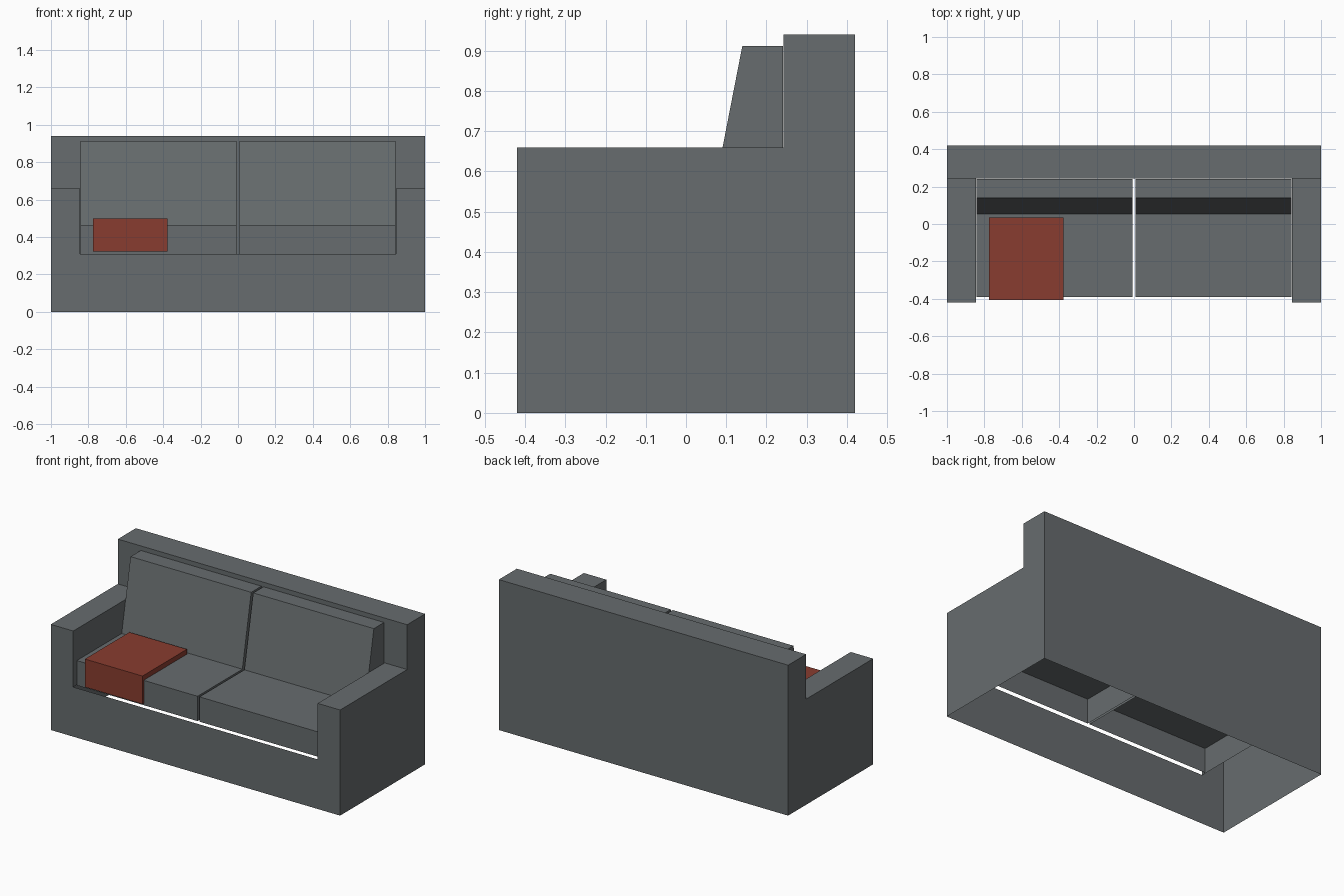
import bpy, bmesh

if "Cube" in bpy.data.objects:
    bpy.data.objects.remove(bpy.data.objects["Cube"])


def material(name, rgb):
    m = bpy.data.materials.new(name)
    m.diffuse_color = (*rgb, 1)
    m.use_nodes = True
    m.node_tree.nodes["Principled BSDF"].inputs["Base Color"].default_value = m.diffuse_color
    return m


GREY = material("grey fabric", (0.135, 0.150, 0.156))
RED = material("rust red blanket", (0.25, 0.046, 0.029))


def build(name, polys, mat):
    """Join separate flat polygons into one shell."""
    bm = bmesh.new()
    for p in polys:
        bm.faces.new([bm.verts.new(v) for v in p])
    bmesh.ops.remove_doubles(bm, verts=bm.verts, dist=1e-5)
    bmesh.ops.recalc_face_normals(bm, faces=bm.faces)
    me = bpy.data.meshes.new(name)
    bm.to_mesh(me)
    bm.free()
    me.materials.append(mat)
    ob = bpy.data.objects.new(name, me)
    bpy.context.collection.objects.link(ob)
    return ob


def prism(name, profile, x0, x1, mat, skip=()):
    """Extrude a (y, z) profile along x, leaving out the sides in skip."""
    n = len(profile)
    polys = [[(x, y, z) for y, z in profile] for x in (x0, x1)]
    for i in range(n):
        if i not in skip:
            (ya, za), (yb, zb) = profile[i], profile[(i + 1) % n]
            polys.append([(x0, ya, za), (x0, yb, zb), (x1, yb, zb), (x1, ya, za)])
    return build(name, polys, mat)


# Main dimensions
W, A = 1.0, 0.845            # outer half width, inner face of arm
F, B, K = -0.42, 0.42, 0.242  # front, rear, front of backrest
S, H, T = 0.31, 0.66, 0.94   # seat rail, arm and backrest heights

# Hollow frame, open below and under the cushions
front = [(-W, 0), (W, 0), (W, H), (A, H), (A, S), (-A, S), (-A, H), (-W, H)]
rest = [(-W, H), (-A, H), (-A, S), (A, S), (A, H), (W, H), (W, T), (-W, T)]
side = [(F, 0), (B, 0), (B, T), (K, T), (K, H), (F, H)]
polys = [
    [(x, F, z) for x, z in front],
    [(x, K, z) for x, z in rest],
    [(-W, B, 0), (W, B, 0), (W, B, T), (-W, B, T)],
    [(-W, K, T), (W, K, T), (W, B, T), (-W, B, T)],
]
for s in (-1, 1):
    polys.append([(s * W, y, z) for y, z in side])
    polys.append([(s * A, F, H), (s * W, F, H), (s * W, K, H), (s * A, K, H)])
    polys.append([(s * A, F, S), (s * A, K, S), (s * A, K, H), (s * A, F, H)])
build("sofa_frame", polys, GREY)

# Seat and back cushions, open underneath
seat = [(-0.39, S), (0.241, S), (0.241, 0.465), (-0.39, 0.465)]
back = [(0.053, 0.465), (0.241, 0.465), (0.241, 0.912), (0.14, 0.912)]
for label, x0, x1 in (("left", -0.841, -0.007), ("right", 0.007, 0.841)):
    prism(label + "_seat_cushion", seat, x0, x1, GREY, skip=(0,))
    prism(label + "_back_cushion", back, x0, x1, GREY, skip=(0,))

# Blanket folded over the front of the left seat
blanket = [(-0.405, 0.323), (-0.392, 0.323), (-0.392, 0.467),
           (0.034, 0.467), (0.034, 0.498), (-0.405, 0.498)]
prism("blanket", blanket, -0.775, -0.377, RED)
